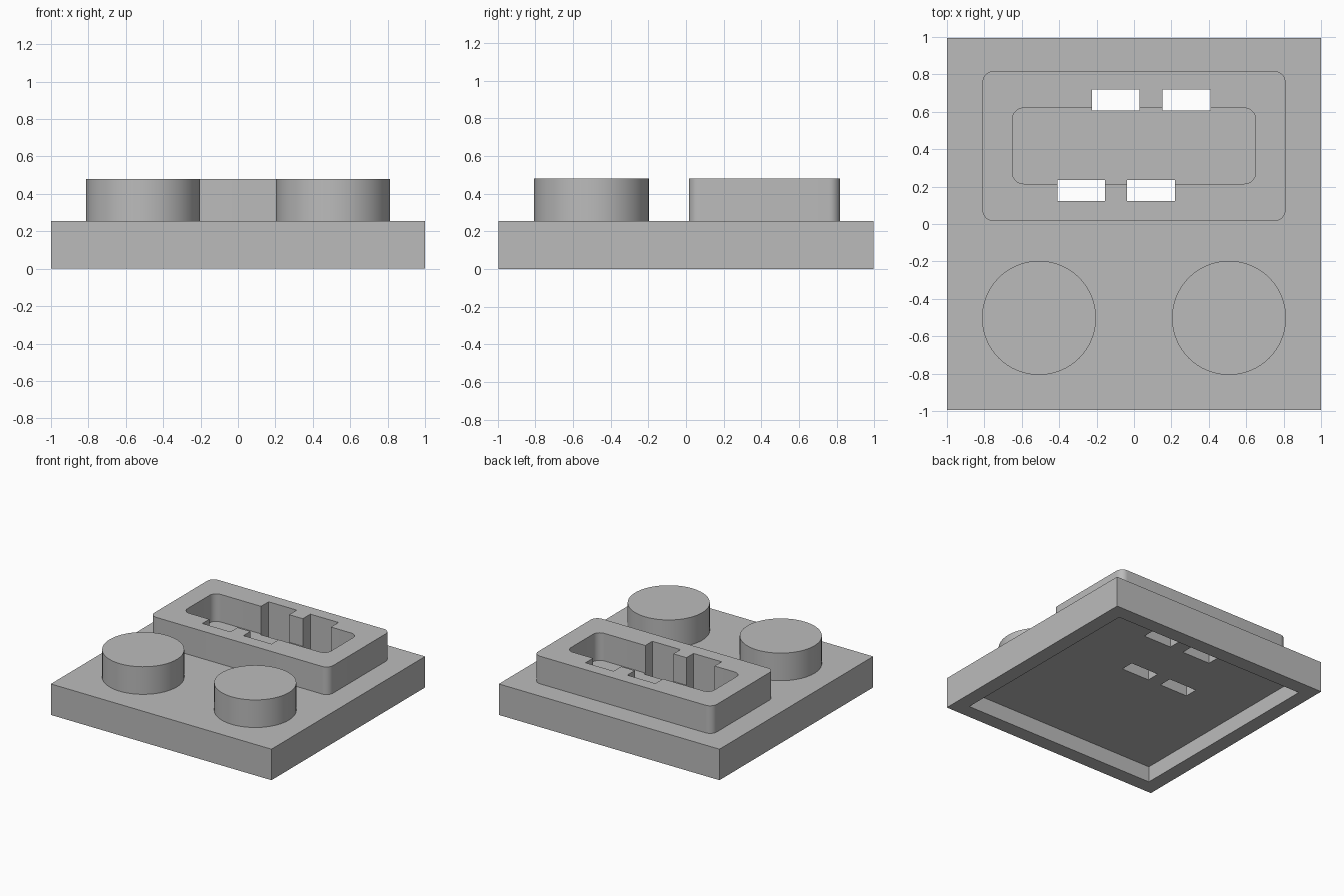
import bpy
import bmesh
from math import cos, sin, pi

default = bpy.data.objects.get("Cube")
if default:
    bpy.data.objects.remove(default, do_unlink=True)

grey = bpy.data.materials.new("plain grey")
grey.use_nodes = True
colour = (0.5, 0.5, 0.5, 1)
grey.diffuse_color = colour
grey.node_tree.nodes["Principled BSDF"].inputs["Base Color"].default_value = colour


def prism(name, outline, z0, z1):
    """Extrude a flat outline from z0 up to z1."""
    bm = bmesh.new()
    face = bm.faces.new([bm.verts.new((x, y, z0)) for x, y in outline])
    top = bmesh.ops.extrude_face_region(bm, geom=[face])["geom"]
    bmesh.ops.translate(bm, vec=(0, 0, z1 - z0),
                        verts=[v for v in top if isinstance(v, bmesh.types.BMVert)])
    bmesh.ops.recalc_face_normals(bm, faces=bm.faces)
    mesh = bpy.data.meshes.new(name)
    bm.to_mesh(mesh)
    bm.free()
    mesh.materials.append(grey)
    obj = bpy.data.objects.new(name, mesh)
    bpy.context.collection.objects.link(obj)
    return obj


def rectangle(x0, x1, y0, y1):
    return [(x0, y0), (x1, y0), (x1, y1), (x0, y1)]


def rounded(x0, x1, y0, y1, r, steps=8):
    centres = [(x1 - r, y1 - r), (x0 + r, y1 - r), (x0 + r, y0 + r), (x1 - r, y0 + r)]
    return [(cx + r * cos((q + i / steps) * pi / 2), cy + r * sin((q + i / steps) * pi / 2))
            for q, (cx, cy) in enumerate(centres) for i in range(steps + 1)]


def circle(cx, cy, r, sides=64):
    return [(cx + r * cos(2 * pi * i / sides), cy + r * sin(2 * pi * i / sides))
            for i in range(sides)]


def carve(obj, cutters):
    """Subtract the cutters and keep the resulting mesh."""
    for cutter in cutters:
        cutter.hide_render = True
        mod = obj.modifiers.new("cut", "BOOLEAN")
        mod.operation, mod.solver, mod.object = "DIFFERENCE", "EXACT", cutter
    evaluated = obj.evaluated_get(bpy.context.evaluated_depsgraph_get())
    mesh = bpy.data.meshes.new_from_object(evaluated)
    obj.modifiers.clear()
    obj.data = mesh


def smooth(obj):
    bpy.ops.object.select_all(action="DESELECT")
    obj.select_set(True)
    bpy.context.view_layer.objects.active = obj
    bpy.ops.object.shade_smooth_by_angle(angle=pi / 6)


TOP, RAISED = 0.254, 0.48

# Square base and raised rounded frame
base = prism("base_plate", rectangle(-1, 1, -0.995, 0.995), 0, TOP)
frame = prism("raised_frame", rounded(-0.81, 0.81, 0.015, 0.818, 0.06), TOP, RAISED)

# Hollow underside, frame pocket and four through slots
hollow = prism("hollow_cutter", rectangle(-0.88, 0.88, -0.875, 0.875), -0.1, 0.13)
pocket = prism("pocket_cutter", rounded(-0.65, 0.65, 0.215, 0.62, 0.06), 0.2, 0.6)
slots = [prism("slot_cutter", rectangle(x, x + 0.255, y, y + 0.11), 0.05, 0.65)
         for x, y in [(-0.225, 0.608), (0.153, 0.608), (-0.41, 0.124), (-0.037, 0.124)]]
carve(base, [hollow] + slots)
carve(frame, [pocket] + slots)
for cutter in [hollow, pocket] + slots:
    bpy.data.objects.remove(cutter, do_unlink=True)
smooth(frame)

# Two round studs
for side, x in (("right", -0.508), ("left", 0.508)):
    smooth(prism(side + "_stud", circle(x, -0.502, 0.305), TOP, RAISED))
